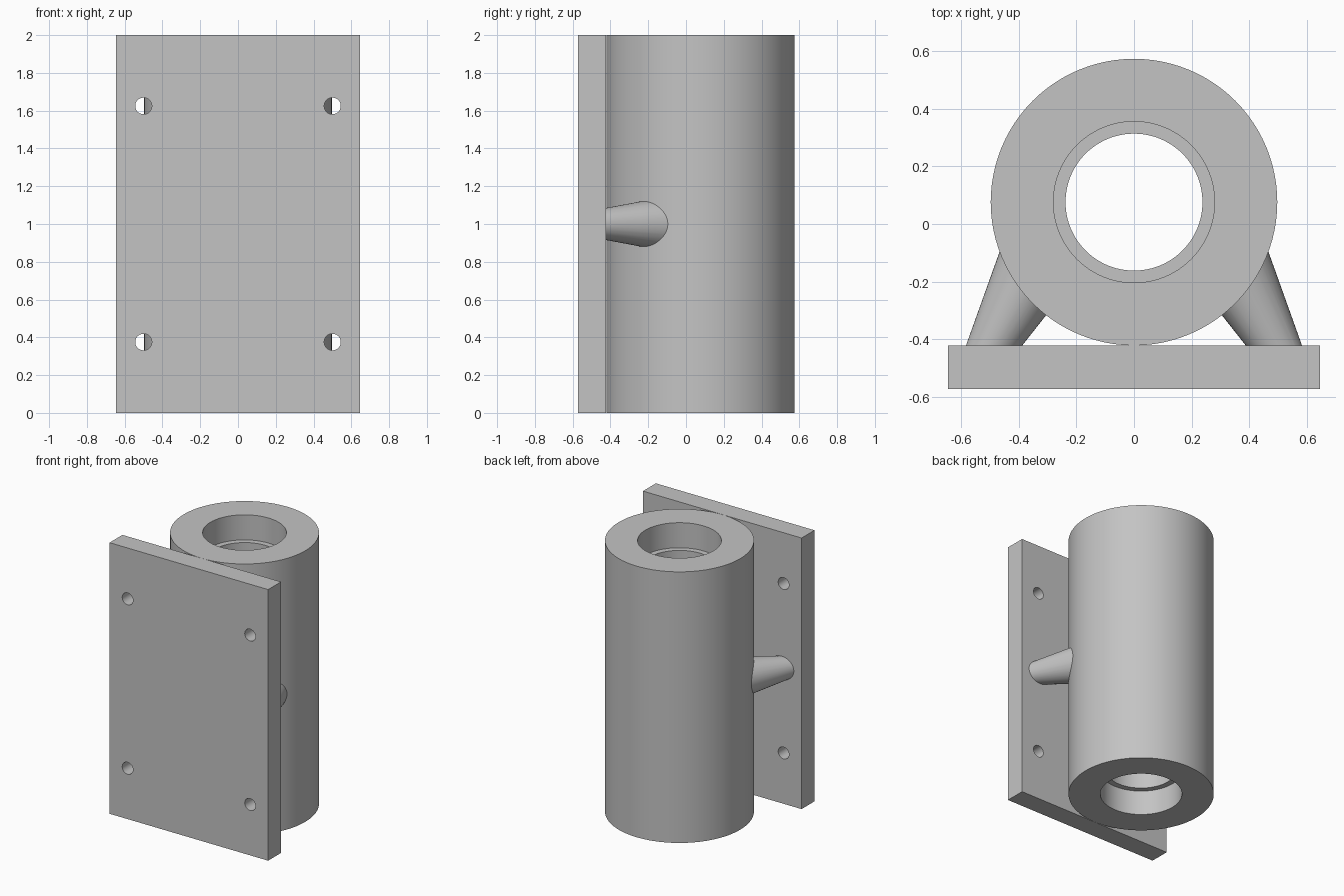
import bpy, bmesh, math
from mathutils import Vector

if "Cube" in bpy.data.objects:
    bpy.data.objects.remove(bpy.data.objects["Cube"])

grey = bpy.data.materials.new("plain_grey")
grey.diffuse_color = (0.55, 0.55, 0.55, 1)
grey.use_nodes = True
grey.node_tree.nodes["Principled BSDF"].inputs["Base Color"].default_value = grey.diffuse_color

PLATE_FRONT, PLATE_BACK = -0.573, -0.423
TUBE_Y = 0.076


def add_object(name, bm):
    bmesh.ops.recalc_face_normals(bm, faces=bm.faces)
    mesh = bpy.data.meshes.new(name)
    bm.to_mesh(mesh)
    bm.free()
    mesh.materials.append(grey)
    obj = bpy.data.objects.new(name, mesh)
    bpy.context.collection.objects.link(obj)
    return obj


def lathe(name, profile, closed, segments, location, axis=Vector((0, 0, 1))):
    """Revolve (radius, height) points around an axis."""
    turn = axis.to_track_quat('Z', 'Y')
    bm = bmesh.new()
    rings = []
    for r, h in profile:
        rings.append([bm.verts.new(Vector(location) + turn @ Vector((
            r * math.cos(2 * math.pi * i / segments),
            r * math.sin(2 * math.pi * i / segments), h)))
            for i in range(segments)])
    count = len(rings) if closed else len(rings) - 1
    for k in range(count):
        a, b = rings[k], rings[(k + 1) % len(rings)]
        for i in range(segments):
            j = (i + 1) % segments
            bm.faces.new((a[i], a[j], b[j], b[i]))
    if not closed:
        bm.faces.new(rings[0][::-1])
        bm.faces.new(rings[-1])
    return add_object(name, bm)


def cut(obj, cutter):
    mod = obj.modifiers.new("cut", 'BOOLEAN')
    mod.operation = 'DIFFERENCE'
    mod.solver = 'EXACT'
    mod.object = cutter
    bpy.context.view_layer.objects.active = obj
    bpy.ops.object.modifier_apply(modifier=mod.name)


# Mounting plate
bm = bmesh.new()
bmesh.ops.create_cube(bm, size=1)
for v in bm.verts:
    v.co = Vector((v.co.x * 1.294,
                   v.co.y * (PLATE_BACK - PLATE_FRONT) + (PLATE_FRONT + PLATE_BACK) / 2,
                   v.co.z * 2 + 1))
plate = add_object("mounting_plate", bm)

# Bolt holes near the corners
for x in (-0.5, 0.5):
    for z in (0.375, 1.625):
        drill = lathe("hole_cutter", [(0.044, -0.7), (0.044, -0.3)], False, 32,
                      (x, 0, z), Vector((0, 1, 0)))
        cut(plate, drill)
        bpy.data.objects.remove(drill)

# Tube with a wider seat at each end of the bore
OUTER, SEAT, BORE, DEPTH = 0.498, 0.28, 0.238, 0.185
tube = lathe("tube", [(OUTER, 0), (OUTER, 2), (SEAT, 2), (SEAT, 2 - DEPTH),
                      (BORE, 2 - DEPTH), (BORE, DEPTH), (SEAT, DEPTH), (SEAT, 0)],
             True, 96, (0, TUBE_Y, 0))

# Tapered struts joining plate and tube, trimmed to both
parts = [plate, tube]
for side, label in ((-1, "left"), (1, "right")):
    axis = Vector((-side * 0.485, 0.875, 0)).normalized()
    apex = (side * 0.746, -0.875, 1)
    taper = math.tan(math.radians(9.3))
    strut = lathe(label + "_strut", [(h * taper, h) for h in (0.41, 0.885)],
                  False, 48, apex, axis)
    cut(strut, plate)
    cut(strut, tube)
    parts.append(strut)

# Smooth curved walls, keep sharp rims
bpy.ops.object.select_all(action='DESELECT')
for obj in parts:
    obj.select_set(True)
bpy.context.view_layer.objects.active = plate
bpy.ops.object.shade_smooth_by_angle(angle=math.radians(30))
